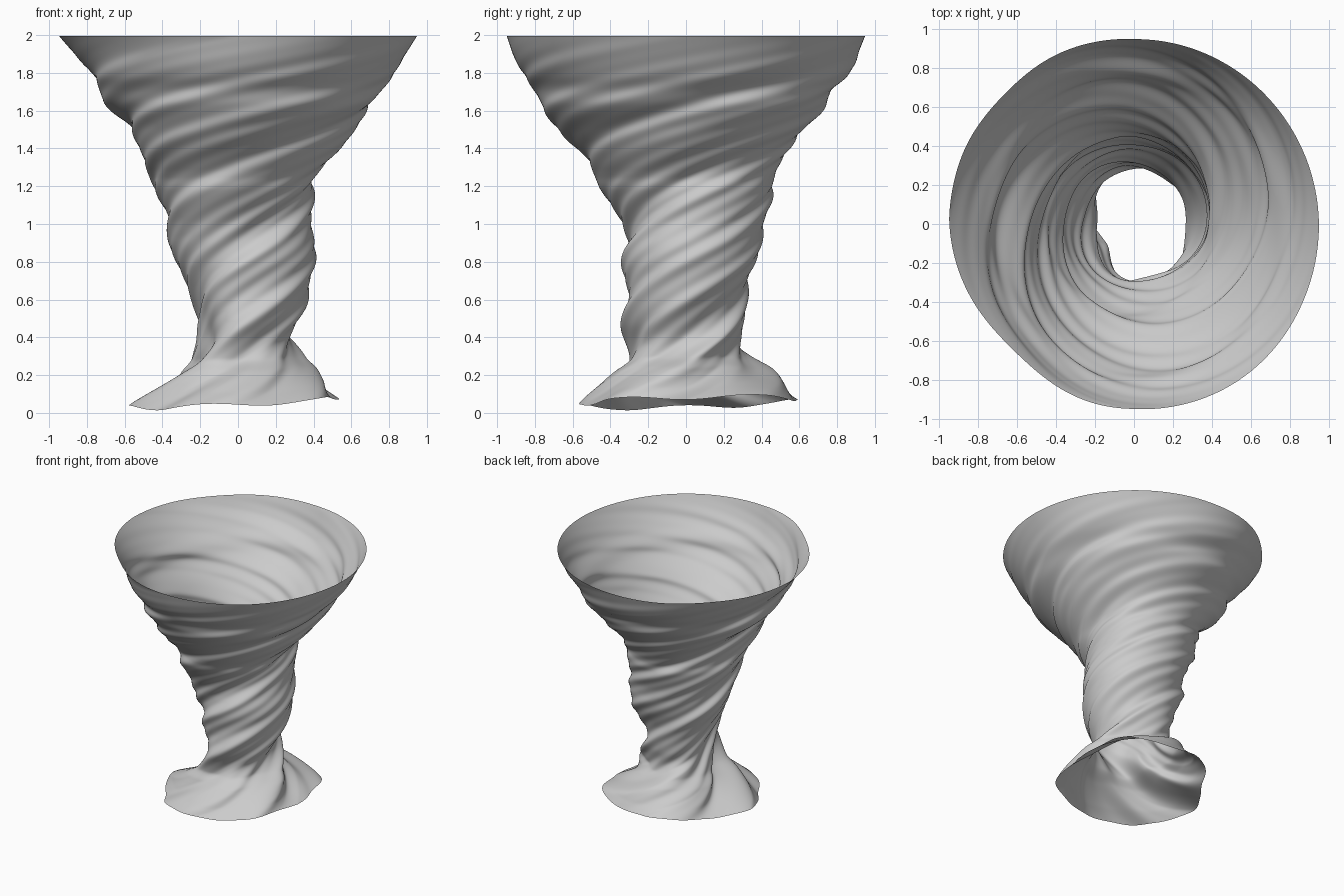
import bpy, bmesh
from math import sin, cos, pi, radians, exp

if "Cube" in bpy.data.objects:
    bpy.data.objects.remove(bpy.data.objects["Cube"])

# silhouette profiles (height, radius) seen toward +x, +y, -x, -y
PROFILES = [
    [(.05, .55), (.12, .43), (.26, .37), (.41, .27), (.6, .37), (.76, .39), (.89, .41),
     (1.02, .38), (1.18, .40), (1.25, .39), (1.45, .59), (1.6, .67), (1.76, .80), (2, .95)],
    [(.05, .58), (.1, .56), (.22, .46), (.29, .30), (.47, .31), (.65, .32), (.8, .36),
     (.92, .40), (1.2, .46), (1.37, .52), (1.63, .74), (1.71, .77), (1.79, .86), (2, .95)],
    [(.05, .55), (.11, .45), (.21, .27), (.34, .22), (.5, .205), (.65, .25), (.86, .35),
     (1.02, .37), (1.2, .44), (1.31, .49), (1.5, .55), (1.63, .70), (1.75, .74), (2, .95)],
    [(.05, .55), (.18, .42), (.28, .31), (.47, .33), (.6, .30), (.78, .33), (.94, .30),
     (1.2, .46), (1.29, .485), (1.58, .74), (1.71, .80), (1.84, .89), (2, .95)],
]


def lookup(profile, z):
    """Smooth (Hermite) interpolation of a profile."""
    if z <= profile[0][0]:
        return profile[0][1]
    if z >= profile[-1][0]:
        return profile[-1][1]
    i = next(k for k in range(len(profile) - 1) if profile[k + 1][0] >= z)

    def slope(k):
        a, b = profile[max(k - 1, 0)], profile[min(k + 1, len(profile) - 1)]
        return (b[1] - a[1]) / (b[0] - a[0])
    (z0, r0), (z1, r1) = profile[i], profile[i + 1]
    h = z1 - z0
    t = (z - z0) / h
    return ((2*t**3 - 3*t*t + 1)*r0 + (t**3 - 2*t*t + t)*h*slope(i)
            + (3*t*t - 2*t**3)*r1 + (t**3 - t*t)*h*slope(i + 1))


def mean(z):
    return sum(lookup(p, z) for p in PROFILES) / 4


def residual(k, z):
    z = min(max(z, .05), 2)
    return lookup(PROFILES[k % 4], z) - mean(z)


def bump(d, width):
    return exp(-(d / width) ** 2)


SEGS, ROWS, PITCH = 240, 200, .19


def radius(a, z):
    # blend neighbouring silhouettes along the helix so bulges spiral upward
    q = a / (pi / 2)
    k = int(q)
    f = q - k
    w = f * f * (3 - 2 * f)
    r = mean(z)
    r += (1 - w) * residual(k, z - PITCH * f * pi / 2)
    r += w * residual(k + 1, z + PITCH * (1 - f) * pi / 2)
    # slight flats: throat near the foot, and the upper rim
    r -= .045 * bump(a - radians(225), .45) * bump(z - .4, .18)
    r -= .03 * (bump(a - radians(228), .35) + .7 * bump(a - radians(135), .3)) * bump(z - 2, .3)
    # twisted folds, fading out at the upper rim
    p = a + radians(35) - 3.8 * (z - .05) - .5 * z * z
    fade = min(1, (2 - z) / .5)
    base = .014 * bump(z - .15, .2)
    r += fade * ((.008 + base) * cos(5 * p) + .005 * cos(8 * p + 1)
                 + .004 * cos(13 * p + 2))
    return r


# twisted funnel: one open skin
bm = bmesh.new()
rings = []
for j in range(ROWS + 1):
    t = j / ROWS
    z = .05 + 1.945 * t ** 1.25
    ring = []
    for i in range(SEGS):
        a = 2 * pi * i / SEGS
        r = radius(a, z)
        # uneven lower hem
        hem = .006 - .034 * cos(a - radians(205)) + .014 * cos(5 * (a + radians(35)))
        ring.append(bm.verts.new((r * cos(a), r * sin(a), z + hem * max(0, 1 - z / .4))))
    rings.append(ring)
for lo, hi in zip(rings, rings[1:]):
    for i in range(SEGS):
        n = (i + 1) % SEGS
        bm.faces.new((lo[i], lo[n], hi[n], hi[i]))
for f in bm.faces:
    f.smooth = True
mesh = bpy.data.meshes.new("twisted_funnel")
bm.to_mesh(mesh)
bm.free()
obj = bpy.data.objects.new("twisted_funnel", mesh)
bpy.context.collection.objects.link(obj)
